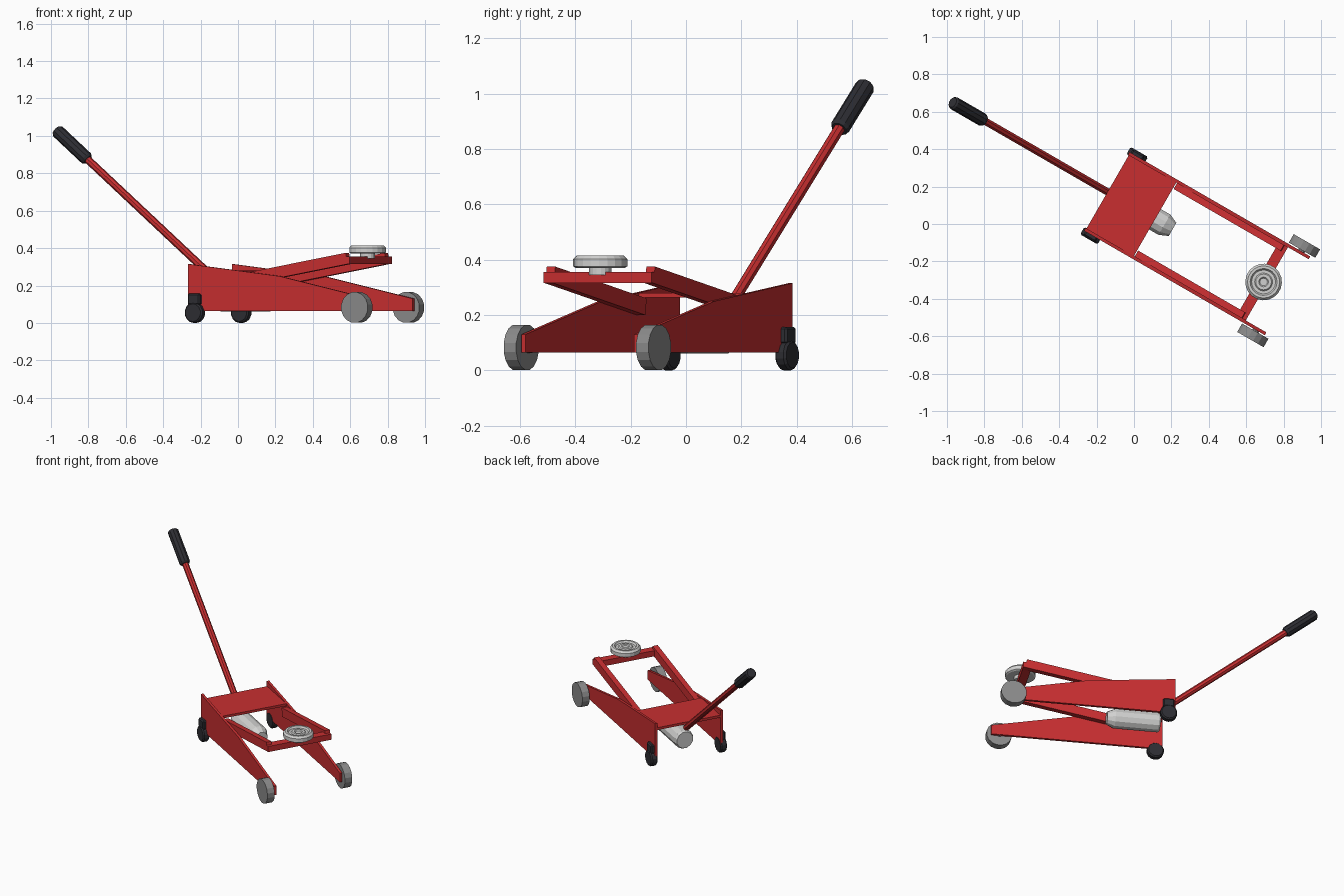
import bpy, bmesh, math
from mathutils import Matrix, Vector

if "Cube" in bpy.data.objects:
    bpy.data.objects.remove(bpy.data.objects["Cube"])

# The jack is modelled along local x, then turned 30 degrees on the ground
PLACE = Matrix.Rotation(math.radians(-30), 4, 'Z') @ Matrix.Translation((0, 0.078, 0))


def material(name, rgb):
    m = bpy.data.materials.new(name)
    m.diffuse_color = (*rgb, 1)
    m.use_nodes = True
    m.node_tree.nodes["Principled BSDF"].inputs["Base Color"].default_value = m.diffuse_color
    return m


RED = material("red_paint", (0.58, 0.028, 0.03))
BLACK = material("black_rubber", (0.027, 0.027, 0.033))
GREY = material("grey_steel", (0.26, 0.26, 0.26))
SILVER = material("silver_steel", (0.64, 0.64, 0.63))


def finish(name, bm, mat):
    bmesh.ops.recalc_face_normals(bm, faces=bm.faces)
    me = bpy.data.meshes.new(name)
    bm.to_mesh(me)
    bm.free()
    me.materials.append(mat)
    ob = bpy.data.objects.new(name, me)
    ob.matrix_world = PLACE
    bpy.context.collection.objects.link(ob)
    return ob


def slab(name, profile, y0, y1, mat, bevel=0):
    """Extrude an (x, z) outline from y0 to y1."""
    bm = bmesh.new()
    face = bm.faces.new([bm.verts.new((x, y0, z)) for x, z in profile])
    ext = bmesh.ops.extrude_face_region(bm, geom=[face])
    bmesh.ops.translate(bm, vec=(0, y1 - y0, 0),
                        verts=[g for g in ext['geom'] if isinstance(g, bmesh.types.BMVert)])
    if bevel:
        bmesh.ops.bevel(bm, geom=bm.edges[:], offset=bevel, segments=1, affect='EDGES')
    return finish(name, bm, mat)


def box(name, x0, x1, y0, y1, z0, z1, mat, bevel=0):
    return slab(name, [(x0, z0), (x1, z0), (x1, z1), (x0, z1)], y0, y1, mat, bevel)


def lathe(name, profile, origin, axis, sides, mat):
    """Turn a (radius, height) profile about an axis through origin."""
    bm = bmesh.new()
    rot = Vector((0, 0, 1)).rotation_difference(Vector(axis)).to_matrix().to_4x4()
    rings = []
    for r, h in profile:
        rings.append([bm.verts.new((r * math.cos(a), r * math.sin(a), h))
                      for a in (2 * math.pi * (i + 0.5) / sides for i in range(sides))])
    for a, b in zip(rings, rings[1:]):
        for i in range(sides):
            j = (i + 1) % sides
            bm.faces.new((a[i], a[j], b[j], b[i]))
    bm.faces.new(rings[0])
    bm.faces.new(rings[-1])
    bmesh.ops.transform(bm, matrix=Matrix.Translation(origin) @ rot, verts=bm.verts)
    return finish(name, bm, mat)


# Mirrored parts: side plates, lifting arms, wheels, casters
plate = [(-0.213, 0.065), (0.903, 0.065), (0.903, 0.13), (0.35, 0.25), (-0.213, 0.315)]
arm = [(0.10, 0.2), (0.762, 0.315), (0.75, 0.375), (0.09, 0.26)]
for s, side in ((1, "left"), (-1, "right")):
    slab(f"{side}_side_plate", plate, s * 0.226, s * 0.243, RED)
    slab(f"{side}_lift_arm", arm, s * 0.19, s * 0.226, RED)
    lathe(f"{side}_front_wheel", [(0.083, 0), (0.083, 0.052)],
          (0.848, s * 0.25, 0.083), (0, s, 0), 16, GREY)
    lathe(f"{side}_front_axle", [(0.02, 0), (0.02, 0.03)],
          (0.848, s * 0.23, 0.083), (0, s, 0), 10, GREY)
    lathe(f"{side}_caster_wheel",
          [(0.047, 0), (0.055, 0.008), (0.055, 0.038), (0.047, 0.046)],
          (-0.168, s * 0.224, 0.055), (0, s, 0), 14, BLACK)
    box(f"{side}_caster_bracket", -0.205, -0.131, s * 0.235, s * 0.266,
        0.095, 0.157, BLACK, 0.008)

# Cover between the plates and bar joining the arms
box("top_cover", -0.208, 0.085, -0.227, 0.227, 0.263, 0.28, RED)
box("saddle_crossbar", 0.72, 0.775, -0.226, 0.226, 0.315, 0.355, RED)

# Ringed saddle on a short stem
lathe("saddle_stem", [(0.04, 0), (0.04, 0.03)], (0.755, 0, 0.345), (0, 0, 1), 16, SILVER)
lathe("saddle",
      [(0.088, 0), (0.098, 0.006), (0.098, 0.032), (0.086, 0.045), (0.072, 0.045),
       (0.064, 0.034), (0.048, 0.034), (0.042, 0.04), (0.026, 0.04), (0.02, 0.034)],
      (0.755, 0, 0.37), (0, 0, 1), 20, SILVER)

# Hydraulic cylinder
lathe("hydraulic_cylinder", [(0.058, 0), (0.065, 0.012), (0.065, 0.295), (0.042, 0.345)],
      (-0.152, 0, 0.124), (1, 0, 0), 12, SILVER)

# Handle rod and grip
base, tip = Vector((-0.17, 0, 0.22)), Vector((-1.165, 0, 1.03))
direction = (tip - base).normalized()
length = (tip - base).length
lathe("handle_rod", [(0.021, 0), (0.021, length - 0.05)], base, direction, 8, RED)
lathe("handle_grip", [(0.028, length - 0.25), (0.036, length - 0.238),
                      (0.036, length - 0.01), (0.029, length)], base, direction, 10, BLACK)
